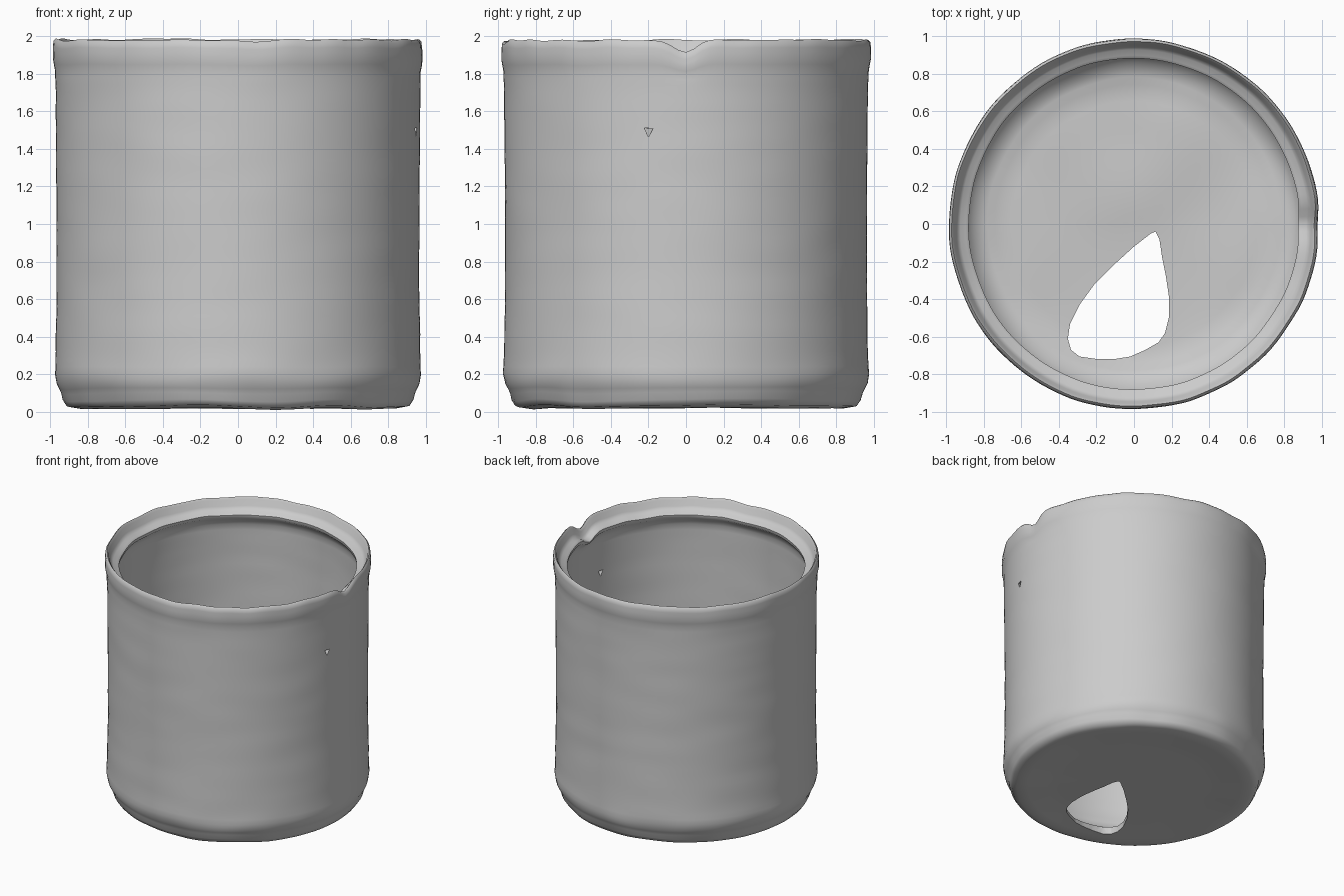
import bpy, bmesh, math
from mathutils import Vector, noise

if "Cube" in bpy.data.objects:
    bpy.data.objects.remove(bpy.data.objects["Cube"])

SEG = 144

# Closed can profile (radius, z): underside, outer wall, rolled rim, inner wall, floor
PROFILE = [(0, .035), (.6, .03), (.84, .018), (.91, .03), (.93, .06), (.94, .1),
           (.965, .15), (.975, .2), (.97, .32), (.964, .7), (.966, 1.2), (.97, 1.7),
           (.974, 1.82), (.985, 1.88), (.985, 1.94), (.982, 1.97), (.97, 1.982),
           (.957, 1.965), (.945, 1.92), (.925, 1.895), (.895, 1.888), (.88, 1.875),
           (.883, 1.85), (.905, 1.83), (.93, 1.78), (.935, 1.5), (.932, .6),
           (.92, .3), (.89, .17), (.82, .11), (.7, .085), (0, .075)]

# Torn opening in the floor (x, y)
HOLE = [(.115, -.04), (.135, -.08), (.15, -.18), (.17, -.28), (.185, -.38), (.185, -.5),
        (.165, -.58), (.13, -.63), (.06, -.67), (-.02, -.705), (-.1, -.718), (-.2, -.718),
        (-.29, -.705), (-.335, -.67), (-.352, -.61), (-.34, -.53), (-.29, -.43),
        (-.21, -.32), (-.11, -.22), (0, -.12), (.09, -.05)]


def densify(points, step):
    out = []
    for a, b in zip(points, points[1:]):
        n = max(1, math.ceil(math.dist(a, b) / step))
        out += [(a[0] + (b[0] - a[0]) * i / n, a[1] + (b[1] - a[1]) * i / n) for i in range(n)]
    return out + [points[-1]]


def bump(x, w):
    return math.exp(-(x / w) ** 2)


def worn(r, a, z, inner_floor):
    """Hand-worn surface: wavy rim and foot, rim notch, wall ripples."""
    c, s = math.cos(a), math.sin(a)
    top = max(0, min(1, (z - 1.75) / .2))
    foot = max(0, min(1, (.28 - z) / .2))
    n1 = noise.noise(Vector((c * 2.2, s * 2.2, z * 6)))
    n2 = noise.noise(Vector((c * 5, s * 5, z * 2 + 9)))
    edge = min(1, r / .9) ** 4
    r2 = r + edge * (.003 * n1 + .006 * n2 * (top + foot) + .008 * n1 * foot)
    z2 = z + edge * (.014 * n2 * top + .014 * n1 * foot) - .006 * top * bump(s + 1, .6)
    notch = bump(s, .085) if c > 0 else 0
    z2 -= .065 * notch * top
    r2 -= .012 * notch * top
    x, y = r2 * c, r2 * s
    if inner_floor:
        # floor thins towards the opening and is slightly uneven
        d = math.hypot(x + .07, y + .45)
        z2 -= .03 * bump(d, .4)
        z2 += .02 * noise.noise(Vector((x * 2, y * 2, 4)))
    return Vector((x, y, max(z2, 0.0)))


def finish(bm, name):
    bmesh.ops.recalc_face_normals(bm, faces=bm.faces)
    me = bpy.data.meshes.new(name)
    bm.to_mesh(me)
    bm.free()
    ob = bpy.data.objects.new(name, me)
    bpy.context.collection.objects.link(ob)
    return ob


def prism(name, bottom, top):
    bm = bmesh.new()
    lo = [bm.verts.new(p) for p in bottom]
    hi = [bm.verts.new(p) for p in top]
    n = len(lo)
    bm.faces.new(lo)
    bm.faces.new(hi)
    for i in range(n):
        bm.faces.new((lo[i], lo[(i + 1) % n], hi[(i + 1) % n], hi[i]))
    ob = finish(bm, name)
    ob.hide_render = True
    return ob


# Can body
bm = bmesh.new()
pts = densify(PROFILE, .05)
rim = max(range(len(pts)), key=lambda i: pts[i][1])
rings = []
for i, (r, z) in enumerate(pts):
    floor = i > rim and z < .12
    if r == 0:
        rings.append([bm.verts.new(worn(0, 0, z, floor))] * SEG)
    else:
        rings.append([bm.verts.new(worn(r, k * math.tau / SEG, z, floor)) for k in range(SEG)])
for a, b in zip(rings, rings[1:]):
    for k in range(SEG):
        quad = [a[k], a[(k + 1) % SEG], b[(k + 1) % SEG], b[k]]
        bm.faces.new(list(dict.fromkeys(quad)))
can = finish(bm, "can_body")

# Opening in the floor and small puncture in the right wall
cutters = [
    prism("floor_opening_cutter", [(x, y, -.2) for x, y in HOLE], [(x, y, .3) for x, y in HOLE]),
    prism("puncture_cutter",
          [(.85, -.2 + y, 1.49 + z) for y, z in ((-.02, .02), (.022, .018), (0, -.025))],
          [(1.1, -.2 + y, 1.49 + z) for y, z in ((-.025, .025), (.027, .022), (0, -.03))]),
]
bpy.context.view_layer.objects.active = can
can.select_set(True)
for c in cutters:
    m = can.modifiers.new("cut", 'BOOLEAN')
    m.operation, m.solver, m.object = 'DIFFERENCE', 'EXACT', c
    bpy.ops.object.modifier_apply(modifier=m.name)
    bpy.data.objects.remove(c)

bpy.ops.object.shade_smooth_by_angle(angle=math.radians(50))
